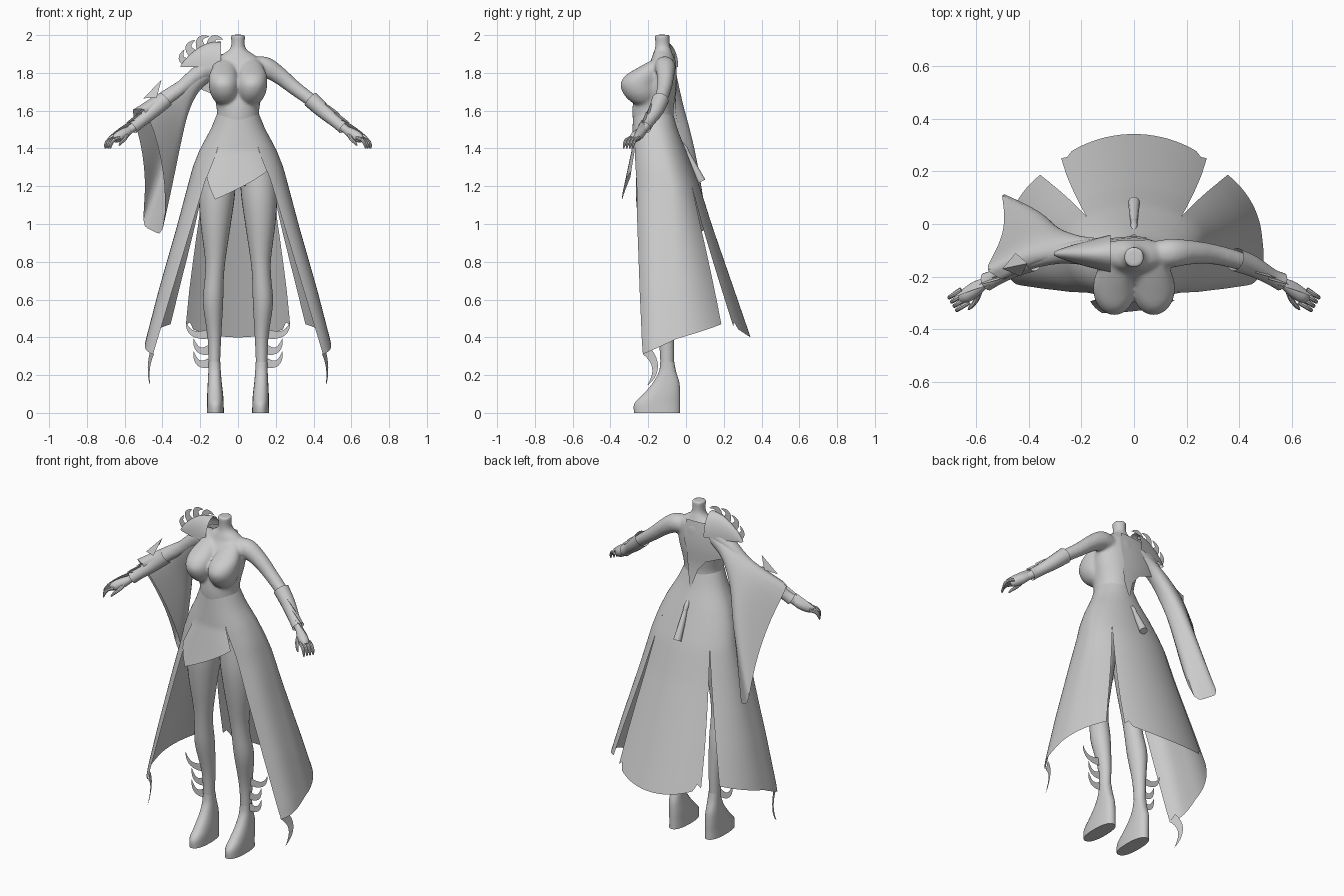
import bpy, bmesh, math
from mathutils import Vector as V

if "Cube" in bpy.data.objects:
    bpy.data.objects.remove(bpy.data.objects["Cube"])

grey = bpy.data.materials.new("plain grey")
grey.diffuse_color = (0.6, 0.6, 0.6, 1)
grey.use_nodes = True
grey.node_tree.nodes["Principled BSDF"].inputs["Base Color"].default_value = grey.diffuse_color


def build(name, verts, faces):
    me = bpy.data.meshes.new(name)
    me.from_pydata([tuple(v) for v in verts], [], faces)
    bm = bmesh.new()
    bm.from_mesh(me)
    bmesh.ops.recalc_face_normals(bm, faces=bm.faces)
    bm.to_mesh(me)
    bm.free()
    me.materials.append(grey)
    me.shade_smooth()
    me.set_sharp_from_angle(angle=math.radians(40))
    ob = bpy.data.objects.new(name, me)
    bpy.context.collection.objects.link(ob)
    return ob


def loft(name, rings, closed=True, cap0=False, cap1=False):
    n = len(rings[0])
    verts = [p for r in rings for p in r]
    faces = []
    for i in range(len(rings) - 1):
        for j in range(n if closed else n - 1):
            k = (j + 1) % n
            faces.append((i * n + j, i * n + k, (i + 1) * n + k, (i + 1) * n + j))
    if cap0:
        faces.append(tuple(range(n)))
    if cap1:
        faces.append(tuple(range(len(verts) - n, len(verts))))
    return build(name, verts, faces)


def lerp(table, x):
    # table runs from high to low x
    for (x0, a), (x1, b) in zip(table, table[1:]):
        if x >= x1:
            return a + (b - a) * min(1, max(0, (x0 - x) / (x0 - x1)))
    return table[-1][1]


def smooth_rows(rows, sub=4):
    # Catmull-Rom through rows of numbers
    out = []
    for i in range(len(rows) - 1):
        p = [rows[max(0, min(len(rows) - 1, i + k))] for k in (-1, 0, 1, 2)]
        for s in range(sub):
            t = s / sub
            out.append([b + .5 * t * (c - a + t * (2 * a - 5 * b + 4 * c - d + t * (3 * (b - c) + d - a)))
                        for a, b, c, d in zip(*p)])
    return out + [list(rows[-1])]


def radius(t, n):
    return (abs(math.cos(t)) ** n + abs(math.sin(t)) ** n) ** (-1 / n)


def stack(name, rows, n=2, seg=28, **caps):
    # rows of z, cx, cy, rx, ry
    rings = []
    for z, cx, cy, rx, ry in smooth_rows(rows):
        ts = [2 * math.pi * j / seg for j in range(seg)]
        rings.append([V((cx + rx * radius(t, n) * math.cos(t), cy + ry * radius(t, n) * math.sin(t), z)) for t in ts])
    return loft(name, rings, **caps)


def tube(name, rows, seg=16, sub=4, **caps):
    # rows of x, y, z, r
    rows = smooth_rows(rows, sub)
    pts = [V(r[:3]) for r in rows]
    rings = []
    for i, p in enumerate(pts):
        d = (pts[min(i + 1, len(pts) - 1)] - pts[max(i - 1, 0)]).normalized()
        a = d.cross(V((0, 1, 0.1))).normalized()
        b = d.cross(a)
        rings.append([p + rows[i][3] * (a * math.cos(t) + b * math.sin(t))
                      for t in [2 * math.pi * j / seg for j in range(seg)]])
    return loft(name, rings, **caps)


def blade(name, p0, p1, p2, w, normal):
    # curved strip narrowing to a point
    p0, p1, p2 = V(p0), V(p1), V(p2)
    rows = []
    for i in range(9):
        t = i / 8
        c = p0 * (1 - t) ** 2 + p1 * 2 * t * (1 - t) + p2 * t * t
        d = ((p1 - p0) * (1 - t) + (p2 - p1) * t).normalized().cross(V(normal))
        k = w * (1 - t) ** .7 + .0005
        rows.append([c - d * k, c + d * k])
    return loft(name, rows, closed=False)


# Torso and neck, later fused with bust and arms
parts = [stack("torso", [(1.2, 0, -.16, .12, .08), (1.27, 0, -.16, .18, .10), (1.4, 0, -.155, .17, .11),
                         (1.5, 0, -.165, .13, .11), (1.58, 0, -.175, .112, .109), (1.65, 0, -.17, .12, .11),
                         (1.72, 0, -.157, .136, .105), (1.8, 0, -.14, .142, .09), (1.86, 0, -.122, .125, .068),
                         (1.895, 0, -.122, .088, .054), (1.92, 0, -.122, .05, .045), (1.95, 0, -.125, .036, .038),
                         (2.002, 0, -.127, .04, .04)], cap0=True, cap1=True)]
for s, side in ((1, "left"), (-1, "right")):
    # Bust sloping up into the chest
    parts.append(stack("bust_" + side, [
        (1.628, s * .066, -.215, .03, .04), (1.65, s * .068, -.228, .055, .068),
        (1.69, s * .072, -.24, .074, .092), (1.74, s * .075, -.248, .08, .099),
        (1.785, s * .077, -.23, .076, .092), (1.82, s * .076, -.2, .064, .068),
        (1.86, s * .07, -.158, .045, .038), (1.88, s * .068, -.14, .02, .015)], cap0=True, cap1=True))
    parts.append(tube("arm_" + side, [
        (s * .04, -.118, 1.825, .045), (s * .1, -.114, 1.833, .053), (s * .15, -.11, 1.828, .055),
        (s * .22, -.108, 1.785, .046), (s * .3, -.115, 1.72, .039), (s * .4, -.14, 1.645, .035),
        (s * .49, -.18, 1.565, .033), (s * .57, -.225, 1.5, .023), (s * .6, -.245, 1.478, .023)],
        cap0=True, cap1=True))

    # Legs and platform shoes
    stack("leg_" + side, [(1.32, s * .1, -.16, .095, .1), (1.15, s * .112, -.165, .095, .1),
                          (1.0, s * .118, -.165, .08, .085), (.82, s * .12, -.16, .055, .06),
                          (.72, s * .125, -.152, .05, .055), (.58, s * .132, -.13, .053, .06),
                          (.4, s * .125, -.105, .036, .042), (.25, s * .125, -.1, .03, .035),
                          (.12, s * .122, -.1, .03, .035)], cap0=True, cap1=True)
    stack("shoe_" + side, [(0, s * .12, -.153, .045, .122), (.05, s * .12, -.152, .044, .121),
                           (.10, s * .121, -.128, .042, .097), (.16, s * .123, -.105, .037, .07),
                           (.22, s * .124, -.098, .033, .045), (.27, s * .125, -.099, .031, .037)],
          n=2.4, cap0=True)

    # Flared bracers
    tube("bracer_" + side, [(s * .385, -.135, 1.66, .045), (s * .45, -.16, 1.6, .04), (s * .52, -.2, 1.54, .032),
                            (s * .56, -.22, 1.51, .035)])
    for i in range(2):
        b = V((s * (.46 + .05 * i), -.175 - .025 * i, 1.625 - .045 * i))
        blade("bracer_spike_" + side, b, b + V((s * .035, -.015, -.015)), b + V((s * .08, -.03, -.045)), .02, (0, .8, .6))
    blade("hand_guard_" + side, (s * .55, -.215, 1.535), (s * .6, -.23, 1.525), (s * .69, -.28, 1.455), .025,
          (s * .4, .6, .7))

    # Hands
    tube("palm_" + side, [(s * .57, -.225, 1.5, .02), (s * .6, -.245, 1.48, .028), (s * .635, -.27, 1.46, .028),
                          (s * .655, -.285, 1.447, .018)], cap0=True, cap1=True)
    for i in range(4):
        o = (i - 1.5) * .016
        x, y = s * (.642 + o * .6), -.273 + o * 1.0
        tube("finger_" + side, [(x, y, 1.455, .01), (x + s * .03, y - .02, 1.445, .009),
                                (x + s * .045, y - .03, 1.42, .008), (x + s * .047, y - .033, 1.4, .003)],
             seg=8, sub=2, cap1=True)
    tube("thumb_" + side, [(s * .59, -.26, 1.47, .013), (s * .6, -.29, 1.45, .01), (s * .62, -.315, 1.43, .008),
                           (s * .63, -.325, 1.415, .003)], seg=8, sub=2, cap1=True)

    # Calf thorns
    for z, l in ((.42, .115), (.335, .075), (.265, .075)):
        blade("calf_thorn_" + side, (s * .15, -.11, z), (s * (.155 + l * .9), -.11, z - .03),
              (s * (.16 + l), -.11, z + .06), .024, (0, 1, 0))

# Fuse the upper body into one smooth skin
bm = bmesh.new()
for ob in parts:
    bm.from_mesh(ob.data)
for ob in parts[1:]:
    bpy.data.objects.remove(ob)
body = parts[0]
body.name = "upper_body"
bm.to_mesh(body.data)
bm.free()
m = body.modifiers.new("fuse", "REMESH")
m.mode, m.voxel_size, m.use_smooth_shade = "VOXEL", .008, True
m = body.modifiers.new("soften", "SMOOTH")
m.factor, m.iterations = .5, 10

# Skirt surface: half width, centre line, back line, squareness by height
A = [(1.59, .108), (1.5, .145), (1.4, .2), (1.3, .24), (1.2, .267), (1, .32), (.65, .42), (.38, .49), (.3, .505)]
C = [(1.59, -.175), (1.4, -.13), (1.2, -.08), (.45, -.05), (.3, -.05)]
B = [(1.59, -.07), (1.5, -.045), (1.4, -.005), (1.2, .072), (1, .135), (.4, .342), (.3, .37)]
F = [(1.59, -.279), (1.4, -.288), (.3, -.28)]
N = [(1.59, 2), (1.39, 2.4), (1.0, 3.5), (.3, 4)]
EDGE = [(1.59, .06), (1.39, .11), (1.24, .17), (.31, .45)]
TOP = 1.59


def skirt(t, z):
    a, c = lerp(A, z), lerp(C, z)
    if t < 0:
        r, d = radius(t, lerp(N, z)), c - lerp(F, z)
    else:
        r, d = 1, lerp(B, z) - c
    return V((a * r * math.cos(t), c + d * r * math.sin(t), z))


def front_angle(z):
    k, n = min(.99, lerp(EDGE, z) / lerp(A, z)), lerp(N, z)
    return -math.atan2((1 - k ** n) ** (1 / n), k)


def slit(z, end):
    return math.radians(lerp([(1.2, 47), (.45, end)], z))


ROWS, COLS = 30, 24
for s, side in ((1, "left"), (-1, "right")):
    grid = []
    for i in range(ROWS + 1):
        row = []
        for j in range(COLS + 1):
            u = j / COLS
            z = TOP - (TOP - (.31 + .16 * u)) * i / ROWS
            t0 = front_angle(z)
            p = skirt(t0 + (slit(z, 40) - t0) * u, z)
            row.append(V((s * p.x, p.y, p.z)))
        grid.append(row)
    loft("skirt_side_" + side, grid, closed=False)
    # Hanging hooks on the front corners
    blade("skirt_hook_" + side, (s * .452, -.21, .33), (s * .485, -.12, .24), (s * .465, -.205, .145), .026,
          (.93, -s * .37, 0))

# Back skirt panel with small notched corners
grid = []
for i in range(ROWS + 1):
    row = []
    for j in range(COLS + 1):
        u = 2 * j / COLS - 1
        z = TOP - (TOP - (.40 + .06 * u * u + (.03 if j in (1, COLS - 1) else 0))) * i / ROWS
        row.append(skirt(math.pi / 2 - u * (math.pi / 2 - slit(z, 54)), z))
    grid.append(row)
loft("skirt_back", grid, closed=False)

# Front apron flaring forward to a slanted point
grid = []
for i in range(21):
    row = []
    for j in range(21):
        u = j / 10 - 1
        zb = 1.25 - .12 * (u + 1) / .4 if u < -.6 else 1.13 + .15 * (u + .6) / 1.6
        z = TOP - (TOP - zb) * i / 20
        n, x, c = lerp(N, z), u * lerp(EDGE, z), lerp(C, z)
        y = c - (c - lerp(F, z)) * (1 - abs(x / lerp(A, z)) ** n) ** (1 / n)
        row.append(V((x, y - .22 * max(0, 1.39 - z), z)))
    grid.append(row)
loft("apron", grid, closed=False)

# Bell sleeve: top point, bottom point, half width, squareness, inward bow
rows = [(-.11, -.11, 1.88, -.12, -.1, 1.775, .05, 2, 0), (-.2, -.108, 1.835, -.2, -.085, 1.71, .05, 2, 0),
        (-.3, -.115, 1.765, -.27, -.045, 1.58, .055, 2.3, 0), (-.4, -.135, 1.70, -.335, .02, 1.36, .06, 3, .01),
        (-.53, -.195, 1.61, -.455, .09, .965, .07, 6, .045)]
rings = []
for r in smooth_rows(rows):
    top, low = V(r[:3]), V(r[3:6])
    mid, half = (top + low) / 2, (top - low) / 2
    f = min(1, max(0, (r[2] - 1.61) / .2))
    across = V((-.85, .55, 0)).lerp(V((-.1, 1, 0)), f).normalized() * r[6]
    ring = []
    for j in range(32):
        t = 2 * math.pi * j / 32
        h = radius(t, r[7]) * math.cos(t)
        k = radius(t, r[7]) * math.sin(t) * (1 - .3 * (1 - f) * (h + 1) / 2)
        slope = V((0, 0, .03 * (1 - f) * k * (1 - h) / 2))
        ring.append(mid + half * h + across * k + slope + V((r[8] * (1 - h * h), 0, 0)))
    rings.append(ring)
loft("bell_sleeve", rings)
build("sleeve_plate", [(-.5, -.17, 1.665), (-.45, -.11, 1.70), (-.405, -.15, 1.765), (-.43, -.2, 1.67)],
      [(0, 1, 2), (0, 2, 3)])

# Shoulder guard: half arch widening toward the neck, with a fan of horns
rings = []
for i in range(13):
    u = i / 12
    h = .005 + .13 * math.sin(math.pi / 2 * min(1, u * 1.1)) ** .8
    rings.append([V((-.305 + .215 * u, -.113 + (.006 + .066 * u ** .8) * math.cos(math.pi * j / 16),
                     1.83 + h * math.sin(math.pi * j / 16))) for j in range(17)])
loft("shoulder_guard", rings, closed=False)
for i in range(4):
    a = math.radians(80 + 27 * i)
    pt = lambda r, d: (-.15 + r * math.cos(a + d), -.115, 1.83 + r * math.sin(a + d))
    blade("shoulder_horn", pt(.115, .12), pt(.18, .12), pt(.163, -.28), .024, (0, 1, 0))

# Asymmetric back cape tapering to a point
outline = [(1.9, -.12, .04), (1.85, -.21, .05), (1.77, -.23, .045), (1.71, -.19, .025), (1.67, -.09, .03),
           (1.61, -.04, .025), (1.5, -.004, .004)]
grid = []
for z, x0, x1 in outline:
    y = lerp([(1.9, -.062), (1.8, -.046), (1.58, -.058), (1.5, -.04)], z)
    grid.append([V((x0 + (x1 - x0) * j / 8, y - .8 * (x0 + (x1 - x0) * j / 8) ** 2, z)) for j in range(9)])
loft("back_cape", grid, closed=False)

# Small tapered tassel at the back of the waist
tube("tassel_cord", [(0, -.025, 1.43, .008), (0, -.005, 1.40, .014), (0, .015, 1.365, .01)],
     seg=10, cap0=True, cap1=True)
tube("tassel", [(0, .005, 1.38, .012), (0, .035, 1.32, .017), (0, .083, 1.225, .023)],
     seg=10, cap0=True, cap1=True)
